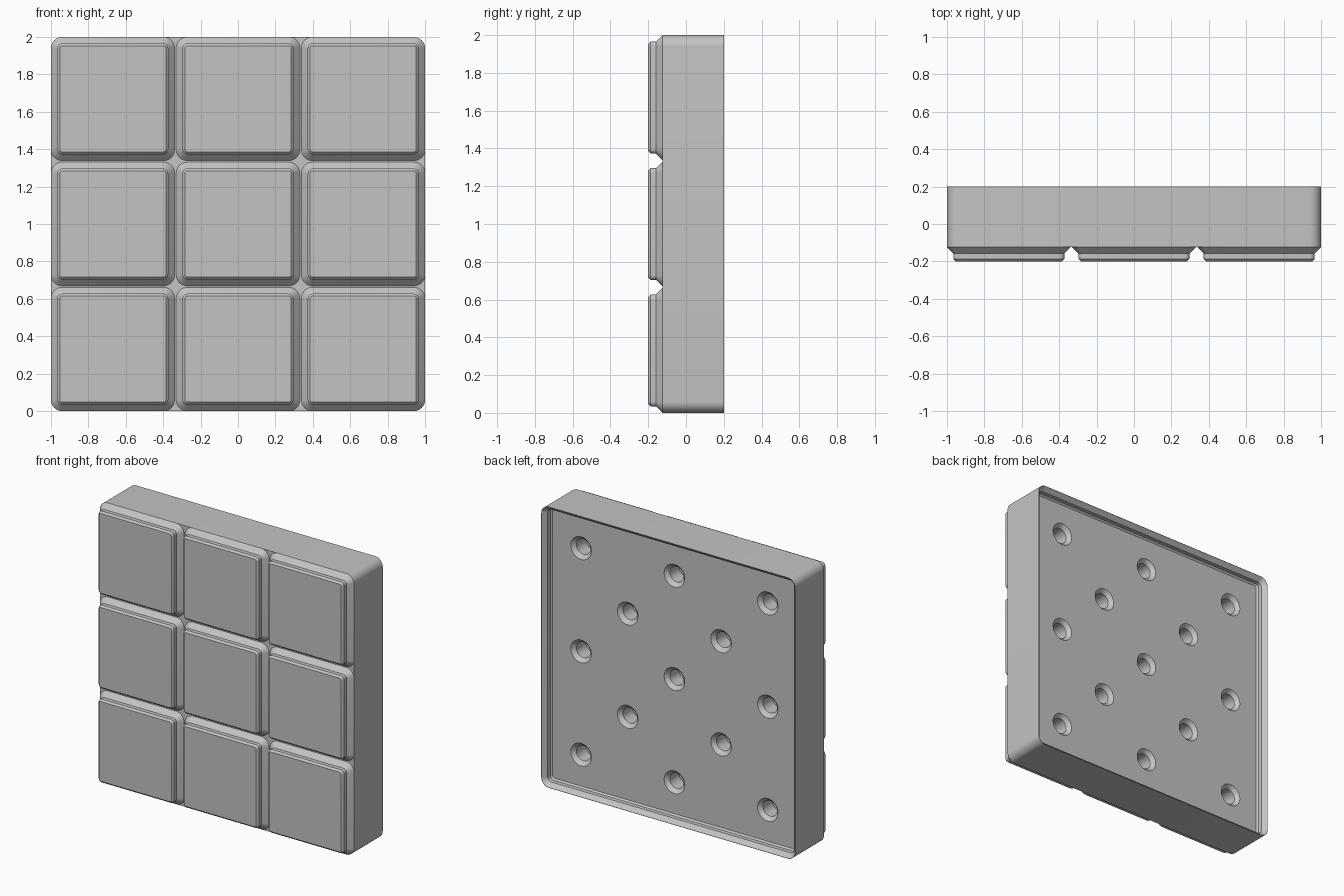
import bpy, bmesh, math

cube = bpy.data.objects.get("Cube")
if cube:
    bpy.data.objects.remove(cube, do_unlink=True)

grey = bpy.data.materials.new("plain_grey")
grey.use_nodes = True
COLOUR = (0.55, 0.55, 0.55, 1)
grey.diffuse_color = COLOUR
grey.node_tree.nodes["Principled BSDF"].inputs["Base Color"].default_value = COLOUR

PITCH = 0.6693      # spacing of the feet
HOLE = 0.735        # spacing of the outer holes
FOOT = 0.3307       # half width of a foot
CORNER = 0.0598     # outer corner radius
STEPS = 8


def ring(half, radius, y, cx, cz):
    """Rounded square in the xz plane; a circle when half equals radius."""
    points = []
    for quarter in range(4):
        middle = (quarter + 0.5) * math.pi / 2
        ox = math.copysign(half - radius, math.cos(middle))
        oz = math.copysign(half - radius, math.sin(middle))
        for i in range(STEPS + 1):
            a = (quarter + i / STEPS) * math.pi / 2
            points.append((cx + ox + radius * math.cos(a), y,
                           cz + oz + radius * math.sin(a)))
    return points


def loft(name, profile, centres):
    """Closed solid through (half, radius, y) rings, repeated at each centre."""
    bm = bmesh.new()
    for cx, cz in centres:
        rings = [[bm.verts.new(p) for p in ring(h, r, y, cx, cz)]
                 for h, r, y in profile]
        for a, b in zip(rings, rings[1:]):
            for i in range(len(a)):
                j = (i + 1) % len(a)
                bm.faces.new((a[i], a[j], b[j], b[i]))
        bm.faces.new(rings[0])
        bm.faces.new(rings[-1])
    bmesh.ops.remove_doubles(bm, verts=bm.verts[:], dist=1e-5)
    bmesh.ops.recalc_face_normals(bm, faces=bm.faces[:])
    mesh = bpy.data.meshes.new(name)
    bm.to_mesh(mesh)
    bm.free()
    mesh.materials.append(grey)
    obj = bpy.data.objects.new(name, mesh)
    bpy.context.collection.objects.link(obj)
    return obj


def select(obj):
    bpy.ops.object.select_all(action="DESELECT")
    obj.select_set(True)
    bpy.context.view_layer.objects.active = obj


# Body: outer wall, then the stepped lip down to the recessed back floor
body = loft("body", [
    (1.0, CORNER, -0.1243),
    (1.0, CORNER, 0.2),
    (0.998, CORNER - 0.002, 0.2),
    (0.9697, 0.0295, 0.1705),
    (0.9697, 0.0295, 0.141),
    (0.9586, 0.0184, 0.13),
], [(0, 1)])

# Countersunk holes: square grid of nine plus four between them
holes = [(x * HOLE, 1 + z * HOLE) for x in (-1, 0, 1) for z in (-1, 0, 1)]
holes += [(x * HOLE / 2, 1 + z * HOLE / 2) for x in (-1, 1) for z in (-1, 1)]
cutter = loft("hole_cutter", [
    (0.055, 0.055, 0.0),
    (0.055, 0.055, 0.104),
    (0.081, 0.081, 0.13),
    (0.081, 0.081, 0.15),
], holes)
cutter.hide_render = True
cut = body.modifiers.new("holes", "BOOLEAN")
cut.operation = "DIFFERENCE"
cut.solver = "EXACT"
cut.object = cutter
select(body)
bpy.ops.object.modifier_apply(modifier=cut.name)
bpy.data.objects.remove(cutter, do_unlink=True)
parts = [body]

# Nine stepped feet on the front, sunk slightly into the body
for row in (-1, 0, 1):
    for column in (-1, 0, 1):
        parts.append(loft(f"foot_{row + 2}_{column + 2}", [
            (FOOT - 0.047, CORNER - 0.047, -0.2),
            (FOOT - 0.0343, CORNER - 0.0343, -0.1873),
            (FOOT - 0.0343, CORNER - 0.0343, -0.1586),
            (FOOT, CORNER, -0.1243),
            (FOOT - 0.02, CORNER - 0.02, -0.11),
        ], [(column * PITCH, 1 + row * PITCH)]))

for part in parts:
    select(part)
    bpy.ops.object.shade_smooth_by_angle(angle=math.radians(30))
